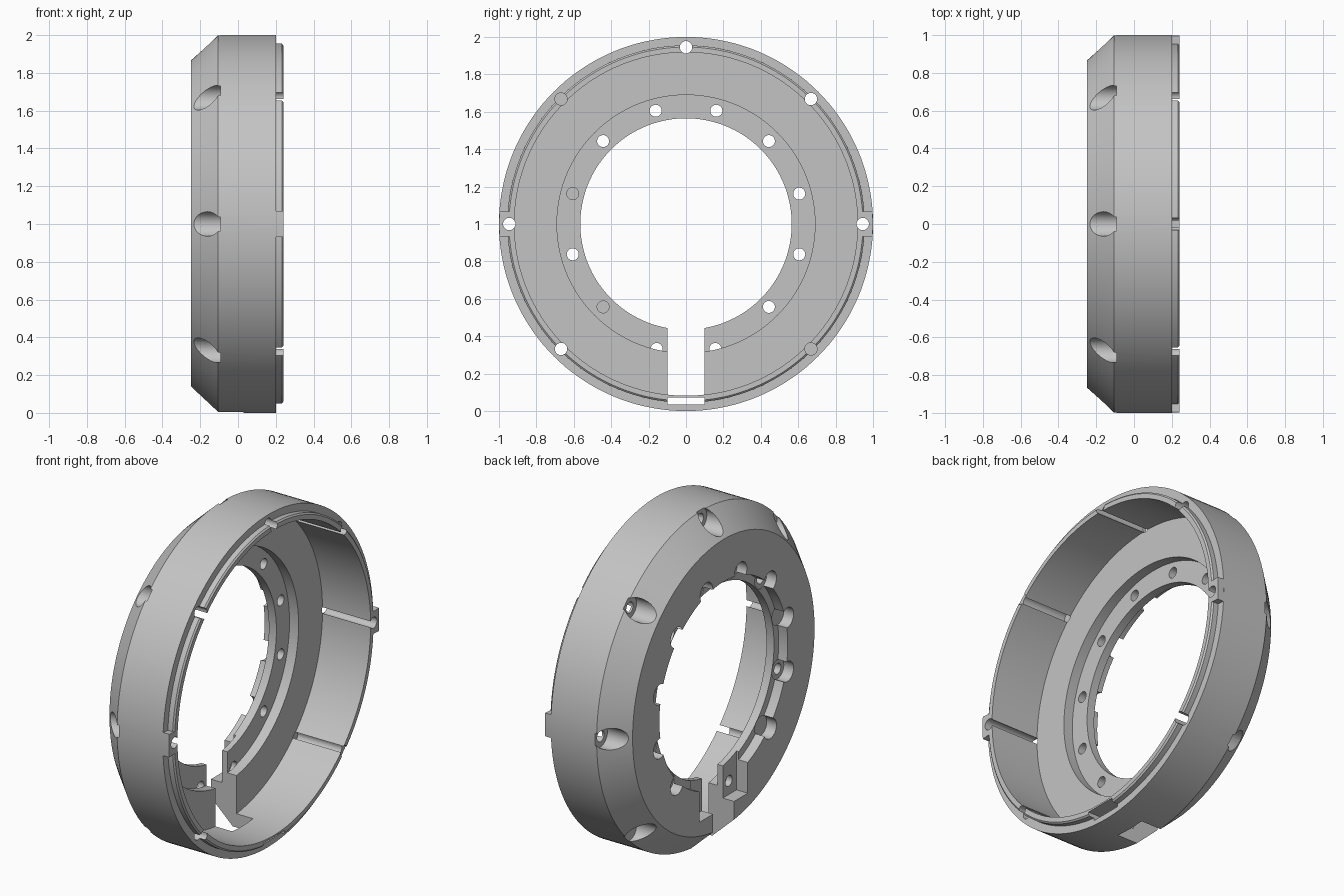
import bpy
import bmesh
from math import cos, sin, radians, pi
from mathutils import Matrix, Vector

if "Cube" in bpy.data.objects:
    bpy.data.objects.remove(bpy.data.objects["Cube"], do_unlink=True)

AXIS_Z = 1.0  # height of the ring's axis, which runs along x

grey = bpy.data.materials.new("plain_grey")
grey.use_nodes = True
grey.diffuse_color = (0.55, 0.55, 0.55, 1)
grey.node_tree.nodes["Principled BSDF"].inputs["Base Color"].default_value = (0.55, 0.55, 0.55, 1)


def finish(bm, name):
    bmesh.ops.recalc_face_normals(bm, faces=bm.faces)
    mesh = bpy.data.meshes.new(name)
    bm.to_mesh(mesh)
    bm.free()
    mesh.materials.append(grey)
    obj = bpy.data.objects.new(name, mesh)
    bpy.context.collection.objects.link(obj)
    return obj


def on_circle(x, r, a):
    return Vector((x, r * cos(a), AXIS_Z + r * sin(a)))


def lathe(name, profile, segments):
    """Turn a closed (x, radius) profile around the axis."""
    bm = bmesh.new()
    rings = [[bm.verts.new(on_circle(x, r, 2 * pi * i / segments)) for x, r in profile]
             for i in range(segments)]
    n = len(profile)
    for i in range(segments):
        a, b = rings[i], rings[(i + 1) % segments]
        for j in range(n):
            k = (j + 1) % n
            bm.faces.new((a[j], a[k], b[k], b[j]))
    return finish(bm, name)


def add_cylinder(bm, x0, x1, centre, radius):
    place = Matrix.Translation(((x0 + x1) / 2, centre.y, centre.z)) @ Matrix.Rotation(pi / 2, 4, "Y")
    bmesh.ops.create_cone(bm, cap_ends=True, segments=32, radius1=radius, radius2=radius,
                          depth=x1 - x0, matrix=place)


def cylinders(name, x0, x1, points, radius):
    bm = bmesh.new()
    for p in points:
        add_cylinder(bm, x0, x1, p, radius)
    return finish(bm, name)


def boxes(name, bounds):
    bm = bmesh.new()
    for lo, hi in bounds:
        lo, hi = Vector(lo), Vector(hi)
        bmesh.ops.create_cube(bm, size=1, matrix=Matrix.Translation((lo + hi) / 2)
                              @ Matrix.Diagonal((*(hi - lo), 1)))
    return finish(bm, name)


def arc_tab(name, angle):
    """Short block following the rim."""
    bm = bmesh.new()
    rows = []
    for i in range(-4, 5):
        a = angle + i * 0.0175
        rows.append([bm.verts.new(on_circle(x, r, a))
                     for x, r in ((0.17, 0.93), (0.17, 0.999), (0.24, 0.999), (0.24, 0.93))])
    for a, b in zip(rows, rows[1:]):
        for j in range(4):
            k = (j + 1) % 4
            bm.faces.new((a[j], a[k], b[k], b[j]))
    bm.faces.new(rows[0])
    bm.faces.new(rows[-1])
    return finish(bm, name)


def combine(target, tool, operation="DIFFERENCE"):
    tool.hide_render = True
    mod = target.modifiers.new(tool.name, "BOOLEAN")
    mod.operation = operation
    mod.solver = "EXACT"
    mod.object = tool
    bpy.context.view_layer.objects.active = target
    bpy.ops.object.modifier_apply(modifier=mod.name)
    bpy.data.objects.remove(tool, do_unlink=True)


# Turned body: back face, bevel, wall, lip, floor, stepped flange
body = lathe("ring_housing", [
    (-0.25, 0.61), (-0.25, 0.865), (-0.105, 1), (0.2, 1), (0.2, 0.955), (0.232, 0.955),
    (0.24, 0.946), (0.24, 0.918), (-0.08, 0.918), (-0.08, 0.69), (-0.14, 0.69),
    (-0.14, 0.565), (-0.19, 0.565), (-0.19, 0.61)], 144)

# Locating tabs on both sides of the rim
for side, angle in (("left", 0), ("right", pi)):
    combine(body, arc_tab("rim_tab_" + side, angle), "UNION")

# Rim bolt holes with counterbores that break through the bevel
rim = [on_circle(0, 0.945, radians(a)) for a in range(0, 360, 45) if a != 270]
combine(body, cylinders("rim_holes", -0.3, 0.3, rim, 0.033))
combine(body, cylinders("rim_counterbores", -0.3, -0.093, rim, 0.065))

# Flange bolt holes with counterbores
flange = [on_circle(0, 0.627, radians(a)) for a in range(15, 360, 30) if a not in (255, 285)]
combine(body, cylinders("flange_holes", -0.3, -0.1, flange, 0.032))
combine(body, cylinders("flange_counterbores", -0.3, -0.185, flange, 0.06))

# Recessed seats and blind holes beside the bottom slot
combine(body, boxes("slot_seats", [
    ((-0.3, 0.05, 0.25), (-0.175, 0.23, 0.5)),
    ((-0.3, -0.23, 0.25), (-0.175, -0.05, 0.5))]))
seats = [Vector((0, s * 0.157, AXIS_Z - 0.668)) for s in (-1, 1)]
combine(body, cylinders("seat_holes", -0.3, -0.138, seats, 0.032))

# Bottom slot and the window under the lip
combine(body, boxes("bottom_slot", [((-0.3, -0.1, -0.1), (0.03, 0.1, 0.62))]))
combine(body, boxes("lip_window", [((0, -0.1, 0.035), (0.3, 0.1, 0.073))]))

# Smooth round walls, sharp edges
bpy.ops.object.select_all(action="DESELECT")
body.select_set(True)
bpy.context.view_layer.objects.active = body
bpy.ops.object.shade_smooth_by_angle(angle=radians(25))
